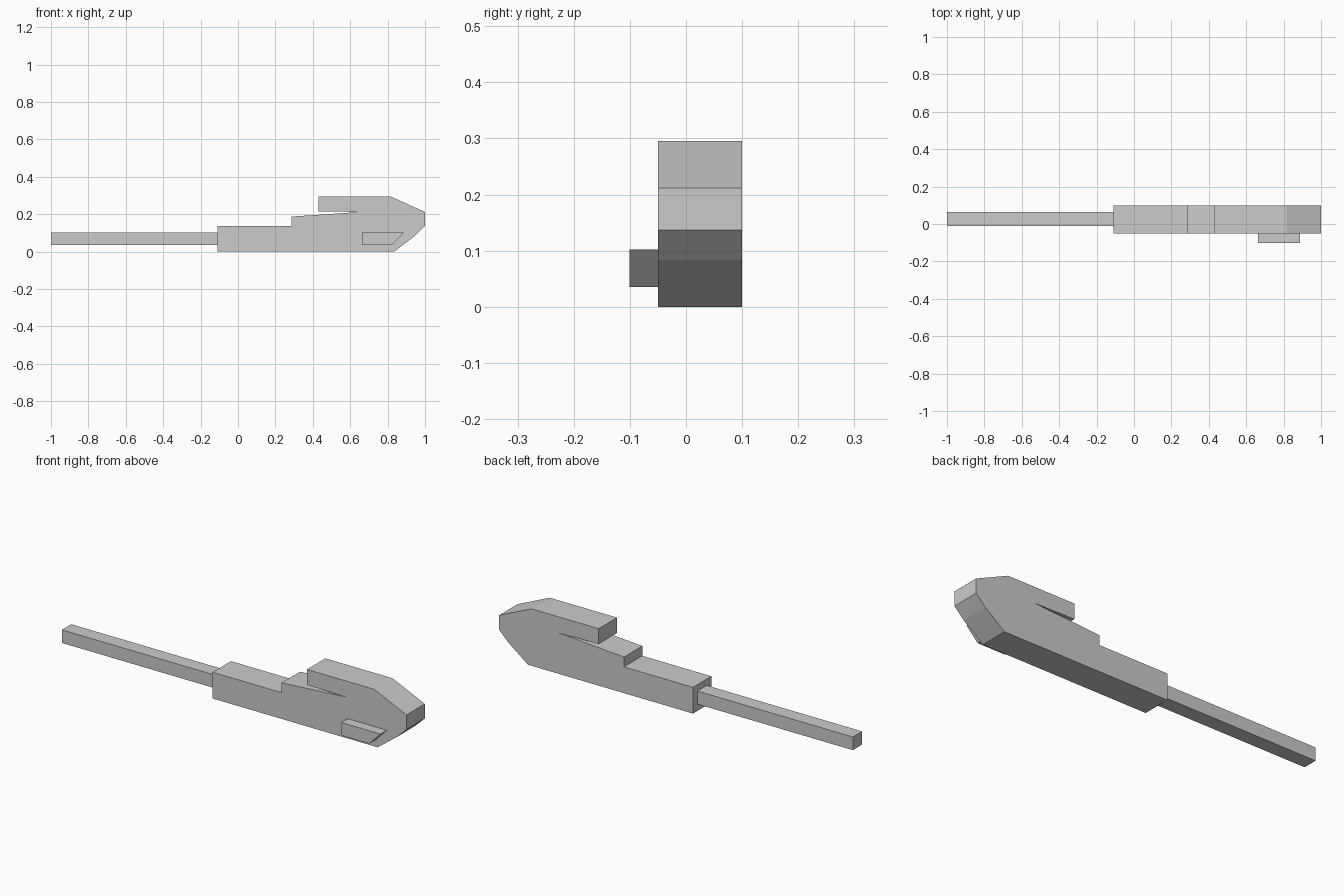
import bpy, bmesh

if "Cube" in bpy.data.objects:
    bpy.data.objects.remove(bpy.data.objects["Cube"])


def extrude_profile(name, profile, y0, y1):
    """Extrude an (x, z) outline along y from y0 to y1."""
    bm = bmesh.new()
    face = bm.faces.new([bm.verts.new((x, y0, z)) for x, z in profile])
    result = bmesh.ops.extrude_face_region(bm, geom=[face])
    moved = [v for v in result["geom"] if isinstance(v, bmesh.types.BMVert)]
    bmesh.ops.translate(bm, verts=moved, vec=(0, y1 - y0, 0))
    bmesh.ops.recalc_face_normals(bm, faces=bm.faces)
    mesh = bpy.data.meshes.new(name)
    bm.to_mesh(mesh)
    bm.free()
    obj = bpy.data.objects.new(name, mesh)
    bpy.context.collection.objects.link(obj)
    return obj


# Main body: stepped block with a wedge slot under the upper overhang
extrude_profile("body", [
    (-0.11, 0), (0.835, 0), (0.945, 0.083), (1, 0.137), (1, 0.212),
    (0.815, 0.295), (0.43, 0.295), (0.43, 0.215), (0.66, 0.212),
    (0.285, 0.187), (0.285, 0.136), (-0.11, 0.136),
], -0.05, 0.10)

# Long square bar
extrude_profile("bar", [
    (-1, 0.035), (-0.11, 0.035), (-0.11, 0.103), (-1, 0.103),
], -0.012, 0.064)

# Side tab with a slanted end
extrude_profile("side_tab", [
    (0.663, 0.035), (0.823, 0.035), (0.887, 0.102), (0.663, 0.102),
], -0.101, -0.05)
